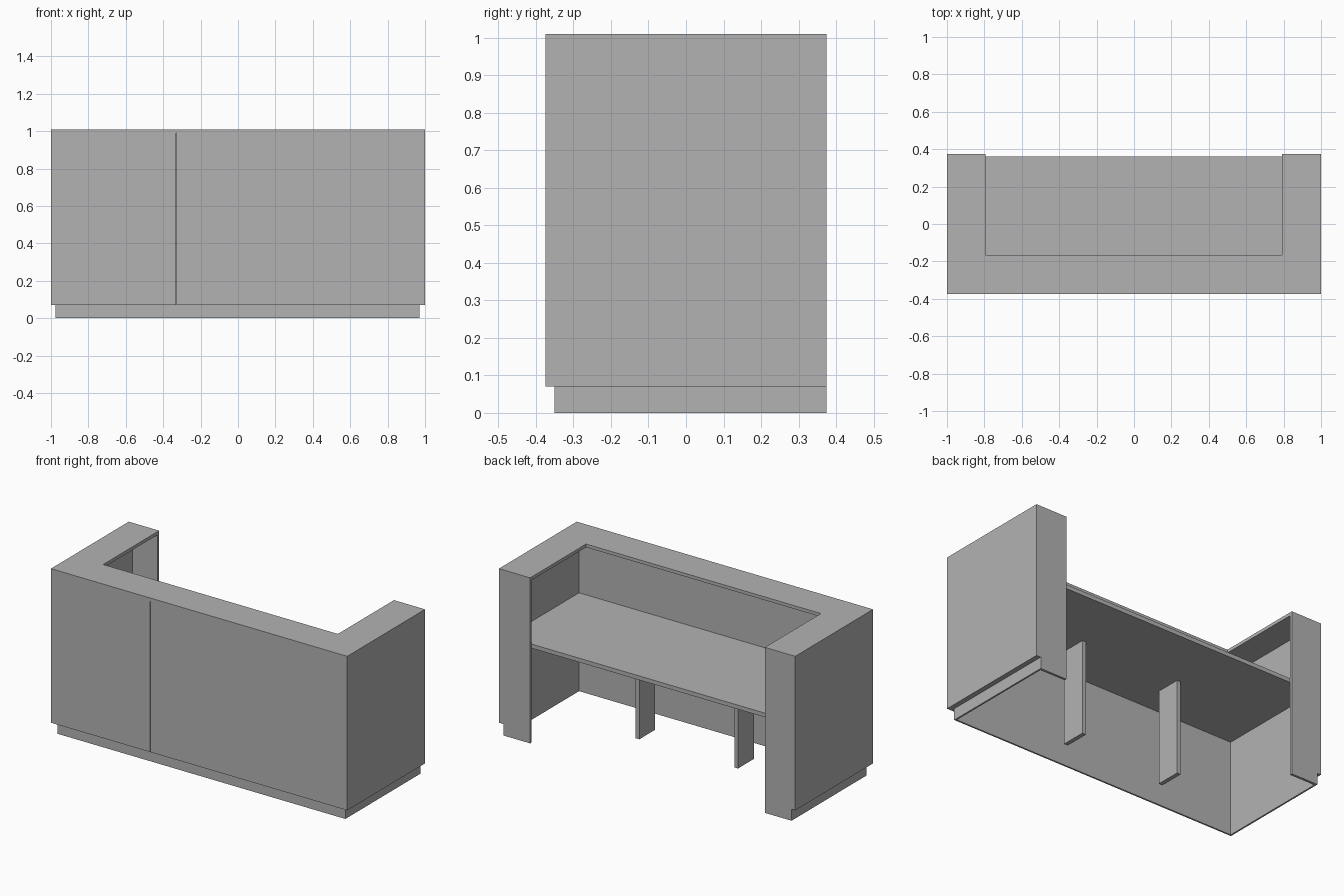
import bpy
import bmesh

cube = bpy.data.objects.get("Cube")
if cube:
    bpy.data.objects.remove(cube, do_unlink=True)

grey = bpy.data.materials.new("plain_grey")
grey.use_nodes = True
colour = (0.45, 0.45, 0.45, 1)
grey.diffuse_color = colour
grey.node_tree.nodes["Principled BSDF"].inputs["Base Color"].default_value = colour


def prism(name, outline, low, high):
    """Extrude a plan outline from one height to another."""
    bm = bmesh.new()
    base = bm.faces.new([bm.verts.new((x, y, low)) for x, y in outline])
    top = bmesh.ops.extrude_face_region(bm, geom=[base])
    moved = [v for v in top["geom"] if isinstance(v, bmesh.types.BMVert)]
    bmesh.ops.translate(bm, verts=moved, vec=(0, 0, high - low))
    bmesh.ops.recalc_face_normals(bm, faces=bm.faces)
    mesh = bpy.data.meshes.new(name)
    bm.to_mesh(mesh)
    bm.free()
    mesh.materials.append(grey)
    obj = bpy.data.objects.new(name, mesh)
    bpy.context.collection.objects.link(obj)
    return obj


def box(name, x, y, z):
    x0, x1 = sorted(x)
    return prism(name, [(x0, y[0]), (x1, y[0]), (x1, y[1]), (x0, y[1])], *z)


FRONT, BACK = -0.375, 0.375
HEIGHT, SLAB = 1.01, 0.99      # counter top and its underside
KICK = 0.07                    # plinth height
DESK = 0.6                     # work surface height
LEDGE = -0.165                 # inner edge of the front counter
SEAM = 0.33

# Front cladding in two panels with a narrow joint
box("front_panel_narrow", (-1, -SEAM - 0.002), (FRONT, -0.35), (KICK, SLAB))
box("front_panel_wide", (-SEAM + 0.002, 1), (FRONT, -0.35), (KICK, SLAB))

# Inner lining, which also forms the recessed plinth
box("front_lining", (-0.975, 0.97), (-0.35, -0.34), (0, SLAB))

# Central counter slab
box("counter_middle", (-SEAM, SEAM), (FRONT, LEDGE), (SLAB, HEIGHT))

for side, s, plinth, inner in (("left", 1, 0.97, 0.79), ("right", -1, 0.975, 0.795)):
    # L-shaped counter over the corner and wing
    prism(side + "_counter",
          [(s * SEAM, FRONT), (s, FRONT), (s, BACK),
           (s * inner, BACK), (s * inner, LEDGE), (s * SEAM, LEDGE)],
          SLAB, HEIGHT)
    # Side cladding and lining
    box(side + "_side_panel", (s * plinth, s), (-0.35, BACK), (KICK, SLAB))
    box(side + "_side_lining", (s * (plinth - 0.01), s * plinth), (-0.34, 0.36), (0, SLAB))
    # Panel closing the rear end of the wing
    box(side + "_wing_end", (s * inner, s * plinth), (0.36, BACK), (0, SLAB))

# Work surface running under the counters
box("work_surface", (-0.965, 0.96), (-0.34, 0.36), (DESK - 0.025, DESK))

# Two short support panels under the work surface
for side, x in (("left", 0.338), ("right", -0.328)):
    box(side + "_support", (x - 0.0125, x + 0.0125), (-0.168, -0.015), (0, DESK - 0.025))
